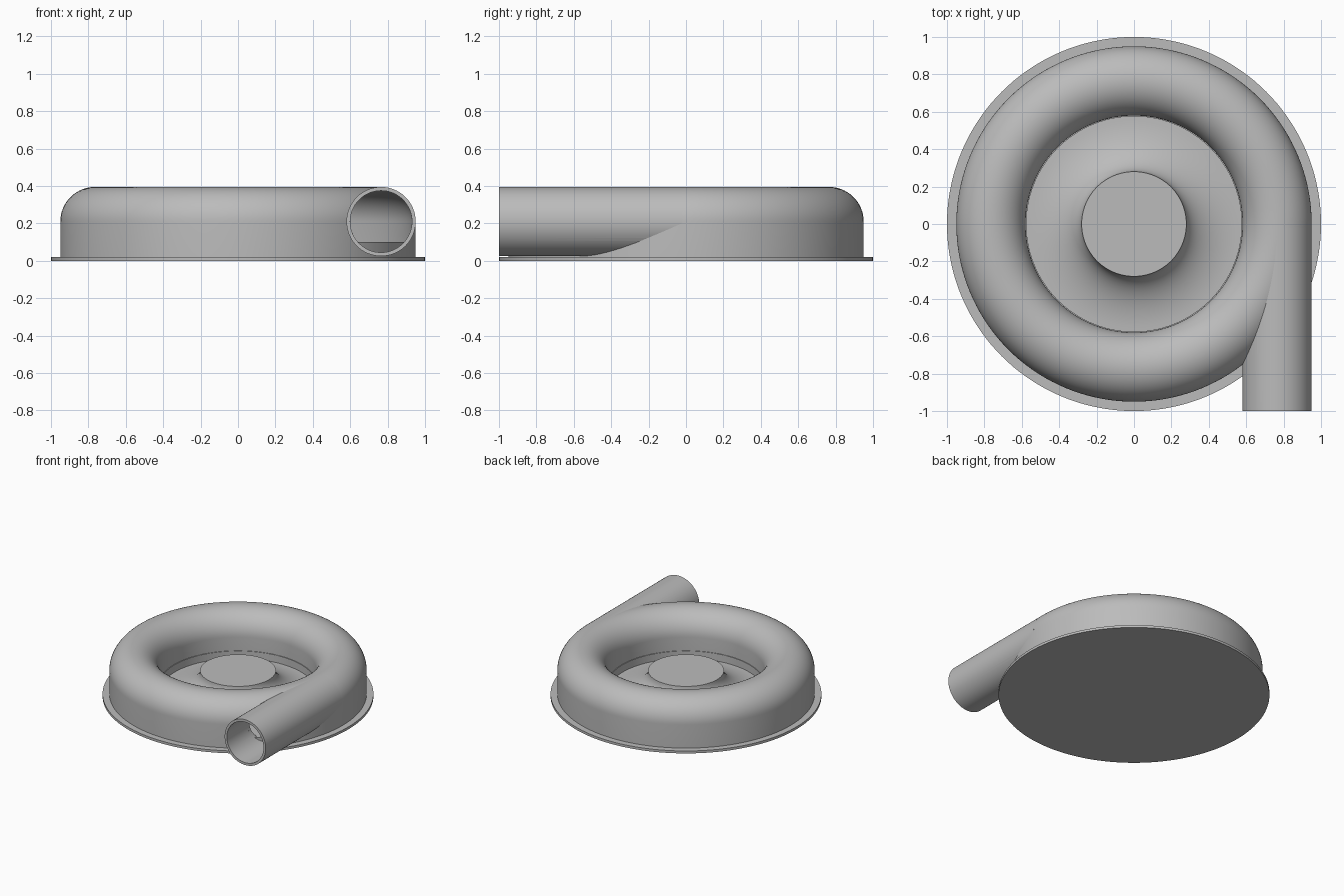
import bpy, bmesh
from math import sin, cos, pi, radians

cube = bpy.data.objects.get("Cube")
if cube:
    bpy.data.objects.remove(cube)

RING, MID, OUTER, BORE = 0.765, 0.21, 0.185, 0.165   # tube centre radius, height, radii
FLOOR = 0.1                                          # floor of the flow channel

metal = bpy.data.materials.new("grey_metal")
metal.use_nodes = True
grey = (0.5, 0.5, 0.5, 1)
metal.diffuse_color = grey
metal.node_tree.nodes["Principled BSDF"].inputs["Base Color"].default_value = grey


def arc(radius, start, end, steps):
    """Points on a circle around the tube centre, angles in degrees."""
    angles = [radians(start + (end - start) * i / steps) for i in range(steps + 1)]
    return [(RING + radius * cos(a), MID + radius * sin(a)) for a in angles]


def make_object(name, bm):
    bmesh.ops.remove_doubles(bm, verts=bm.verts, dist=1e-5)
    bmesh.ops.recalc_face_normals(bm, faces=bm.faces)
    mesh = bpy.data.meshes.new(name)
    bm.to_mesh(mesh)
    bm.free()
    mesh.materials.append(metal)
    obj = bpy.data.objects.new(name, mesh)
    bpy.context.collection.objects.link(obj)
    return obj


def lathe(name, profile, closed):
    bm = bmesh.new()
    verts = [bm.verts.new((r, 0, z)) for r, z in profile]
    edges = [bm.edges.new(pair) for pair in zip(verts, verts[1:])]
    if closed:
        edges.append(bm.edges.new((verts[-1], verts[0])))
    bmesh.ops.spin(bm, geom=verts + edges, cent=(0, 0, 0), axis=(0, 0, 1),
                   angle=2 * pi, steps=144)
    return make_object(name, bm)


def prism(name, outline, y0, y1):
    bm = bmesh.new()
    face = bm.faces.new([bm.verts.new((x, y0, z)) for x, z in outline])
    new = bmesh.ops.extrude_face_region(bm, geom=[face], use_keep_orig=True)["geom"]
    moved = [v for v in new if isinstance(v, bmesh.types.BMVert)]
    bmesh.ops.translate(bm, verts=moved, vec=(0, y1 - y0, 0))
    return make_object(name, bm)


def carve(obj, cutters):
    """Subtract the cutters, bake the result and shade it."""
    for cutter in cutters:
        cutter.hide_render = True
        mod = obj.modifiers.new("cut", 'BOOLEAN')
        mod.operation, mod.solver, mod.object = 'DIFFERENCE', 'EXACT', cutter
    bpy.context.view_layer.update()
    baked = bpy.data.meshes.new_from_object(
        obj.evaluated_get(bpy.context.evaluated_depsgraph_get()))
    obj.modifiers.clear()
    obj.data = baked
    bpy.ops.object.select_all(action='DESELECT')
    obj.select_set(True)
    bpy.context.view_layer.objects.active = obj
    bpy.ops.object.shade_smooth_by_angle(angle=radians(32))


# Round housing: flange, domed ring, inner wall and flared hub in one profile
flare = [(0.575 - 0.295 * sin(t), MID - 0.17 * cos(t))
         for t in (i * pi / 32 for i in range(17))]
profile = ([(0, 0), (1, 0), (1, 0.02), (0.95, 0.02)] + arc(OUTER, 0, 180, 32)
           + [(0.58, FLOOR), (0.575, FLOOR)] + flare + [(0, MID)])
housing = lathe("housing", profile, False)

# Outlet pipe leaving the ring on a tangent
pipe = prism("outlet_pipe", arc(OUTER, 0, 360, 64)[:-1], -1, -0.02)

# Hollow channel and bores
channel = lathe("channel_cutter", [(RING + BORE, FLOOR)] + arc(BORE, 0, 180, 32)
                + [(RING - BORE, FLOOR)], True)
bore = prism("bore_cutter", arc(BORE, 0, 360, 64)[:-1], -1.1, 0.02)
port = prism("port_cutter", arc(BORE, -41, 221, 48), -1.1, -0.01)

carve(housing, [channel, port])
carve(pipe, [bore, channel])
for cutter in (channel, bore, port):
    bpy.data.objects.remove(cutter)
